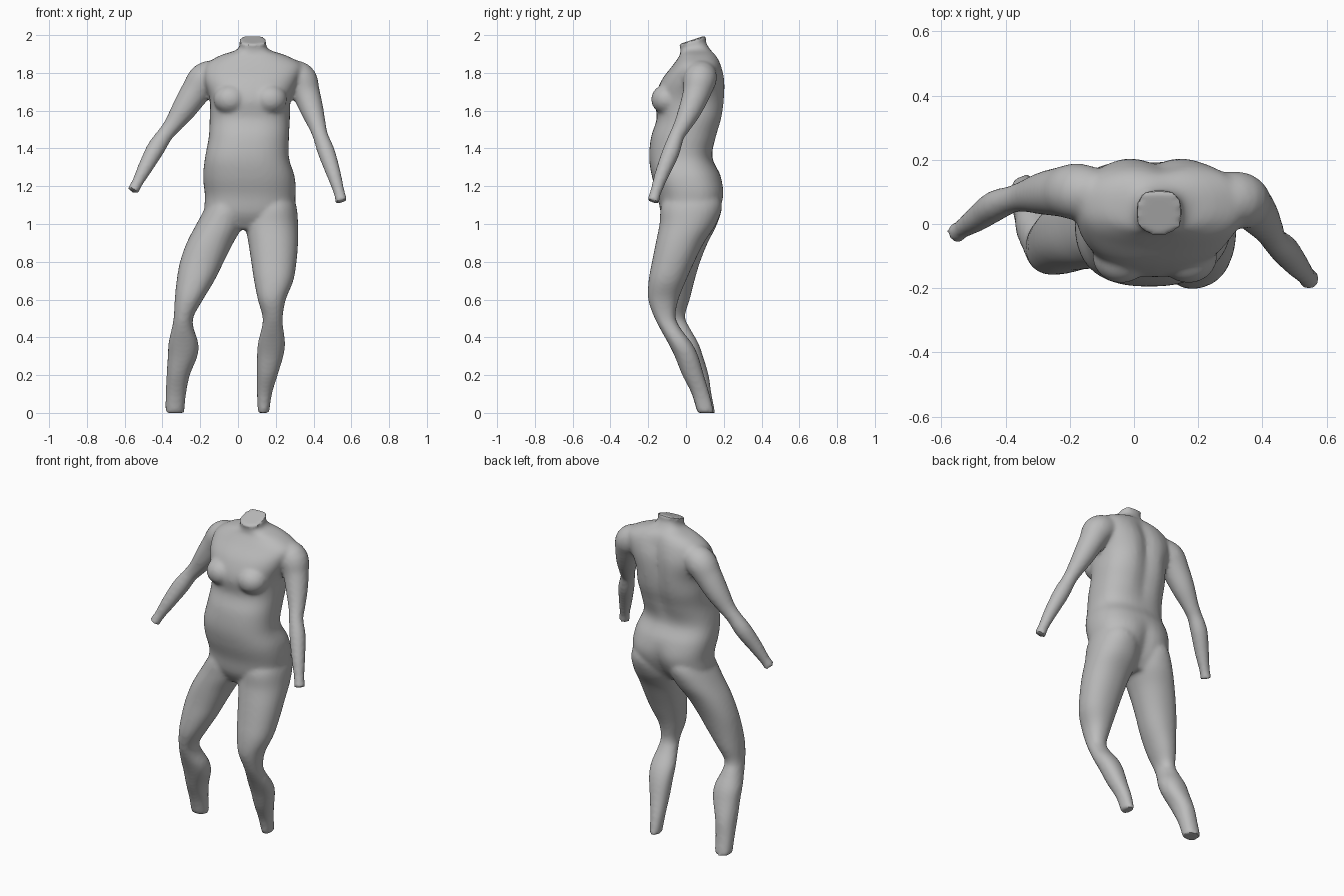
import bpy, bmesh, math
from mathutils import Vector

SIDES = 40

if "Cube" in bpy.data.objects:
    bpy.data.objects.remove(bpy.data.objects["Cube"])


def refine(rows, steps=5):
    """Catmull-Rom interpolation of rows of numbers."""
    rows = [Vector(r) for r in rows]
    pts = [rows[0]] + rows + [rows[-1]]
    out = []
    for a, b, c, d in zip(pts, pts[1:], pts[2:], pts[3:]):
        for i in range(steps):
            t = i / steps
            out.append(b + (c - a) * (t / 2)
                       + (a * 2 - b * 5 + c * 4 - d) * (t * t / 2)
                       + (b * 3 - a - c * 3 + d) * (t ** 3 / 2))
    return out + [rows[-1]]


def skin(bm, rings):
    """Bridge a stack of rings and cap both ends."""
    loops = [[bm.verts.new(p) for p in ring] for ring in rings]
    for low, high in zip(loops, loops[1:]):
        for i in range(SIDES):
            j = (i + 1) % SIDES
            bm.faces.new((low[i], low[j], high[j], high[i]))
    bm.faces.new(loops[0][::-1])
    bm.faces.new(loops[-1])


def power(v, e):
    return math.copysign(abs(v) ** e, v)


def column(bm, rows, square=1.0):
    """Rows: z, x min, x max, y min, y max, tilt, depth of back groove."""
    rings = []
    for z, x0, x1, y0, y1, tilt, groove in refine(rows):
        cx, cy, rx, ry = (x0 + x1) / 2, (y0 + y1) / 2, (x1 - x0) / 2, (y1 - y0) / 2
        ring = []
        for i in range(SIDES):
            a = math.tau * i / SIDES
            dx = rx * power(math.cos(a), square)
            dy = ry * power(math.sin(a), square)
            if dy > 0:
                dy -= groove * math.exp(-(dx / .05) ** 2)
            ring.append((cx + dx, cy + dy, z + tilt * dy))
        rings.append(ring)
    skin(bm, rings)


def limb(bm, rows):
    """Round tube along a path. Rows: x, y, z, radius."""
    path = refine(rows)
    rings = []
    for i, p in enumerate(path):
        along = (path[min(i + 1, len(path) - 1)] - path[max(i - 1, 0)]).xyz.normalized()
        u = along.cross(Vector((0, 1, 0))).normalized()
        v = along.cross(u)
        rings.append([p.xyz + (u * math.cos(a) + v * math.sin(a)) * p.w
                      for a in (math.tau * k / SIDES for k in range(SIDES))])
    skin(bm, rings)


def blob(bm, centre, size):
    """Soft ellipsoid bulge."""
    made = bmesh.ops.create_uvsphere(bm, u_segments=24, v_segments=16, radius=1)
    for vert in made["verts"]:
        vert.co = Vector(centre) + Vector(a * b for a, b in zip(vert.co, size))


bm = bmesh.new()

# Torso from pelvis to tilted neck cut
column(bm, [
    (.97, -.07, .15, -.08, .10, 0, .02),
    (1.05, -.17, .28, -.13, .17, 0, .03),
    (1.15, -.175, .305, -.15, .205, 0, .02),
    (1.25, -.185, .30, -.18, .185, 0, 0),
    (1.35, -.175, .27, -.195, .14, 0, 0),
    (1.46, -.155, .27, -.185, .165, 0, .015),
    (1.56, -.15, .275, -.155, .195, 0, .02),
    (1.66, -.15, .28, -.165, .21, 0, .025),
    (1.76, -.18, .32, -.13, .21, 0, .025),
    (1.84, -.17, .34, -.07, .19, 0, .02),
    (1.89, -.10, .26, -.035, .165, 0, .01),
    (1.92, -.01, .17, -.03, .125, .1, 0),
    (1.95, .01, .147, -.03, .105, .25, 0),
    (1.976, 0, .156, -.04, .112, .33, 0),
], .82)

# Chest bulges
for x in (-.04, .17):
    blob(bm, (x, -.10, 1.66), (.09, .085, .08))

# Right leg
column(bm, [
    (0, -.385, -.285, .06, .155, 0, 0),
    (.1, -.383, -.275, .03, .135, 0, 0),
    (.2, -.378, -.255, -.015, .12, 0, 0),
    (.3, -.372, -.215, -.055, .09, 0, 0),
    (.37, -.368, -.21, -.085, .065, 0, 0),
    (.45, -.35, -.235, -.12, .02, 0, 0),
    (.51, -.34, -.235, -.14, -.005, 0, 0),
    (.6, -.335, -.185, -.158, .02, 0, 0),
    (.7, -.325, -.125, -.155, .045, 0, 0),
    (.8, -.307, -.075, -.145, .075, 0, 0),
    (.9, -.272, -.025, -.14, .115, 0, 0),
    (1, -.22, .03, -.135, .165, 0, 0),
    (1.1, -.165, .05, -.125, .19, 0, 0),
    (1.2, -.11, .03, -.07, .15, 0, 0),
], .92)

# Left leg
column(bm, [
    (0, .105, .165, .06, .15, 0, 0),
    (.1, .1, .18, .03, .125, 0, 0),
    (.2, .1, .21, -.02, .095, 0, 0),
    (.3, .1, .24, -.06, .065, 0, 0),
    (.37, .105, .25, -.095, .03, 0, 0),
    (.45, .125, .24, -.14, -.03, 0, 0),
    (.51, .13, .237, -.17, -.055, 0, 0),
    (.6, .105, .253, -.2, -.04, 0, 0),
    (.7, .085, .293, -.198, 0, 0, 0),
    (.8, .07, .31, -.18, .045, 0, 0),
    (.9, .055, .318, -.16, .095, 0, 0),
    (1, .04, .318, -.14, .16, 0, 0),
    (1.1, .06, .308, -.13, .19, 0, 0),
    (1.2, .1, .27, -.07, .15, 0, 0),
], .92)

# Right arm, shoulder to wrist
limb(bm, [
    (-.08, .09, 1.8, .07), (-.17, .1, 1.77, .088), (-.225, .1, 1.7, .078),
    (-.285, .095, 1.61, .066), (-.345, .085, 1.525, .048), (-.385, .075, 1.475, .043),
    (-.435, .055, 1.4, .048), (-.49, .015, 1.3, .04),
    (-.535, -.015, 1.215, .03), (-.557, -.03, 1.175, .033),
])

# Left arm, shoulder to wrist
limb(bm, [
    (.24, .09, 1.8, .07), (.325, .075, 1.77, .088), (.362, .055, 1.69, .073),
    (.393, .02, 1.6, .061), (.42, -.02, 1.52, .047), (.437, -.05, 1.465, .041),
    (.468, -.08, 1.38, .046), (.505, -.125, 1.27, .039),
    (.535, -.16, 1.17, .03), (.548, -.175, 1.118, .033),
])

mesh = bpy.data.meshes.new("body")
bm.to_mesh(mesh)
bm.free()
body = bpy.data.objects.new("body", mesh)
bpy.context.collection.objects.link(body)
bpy.context.view_layer.objects.active = body
body.select_set(True)

# Fuse the parts into one continuous skin
fuse = body.modifiers.new("fuse", 'REMESH')
fuse.mode = 'VOXEL'
fuse.voxel_size = .011
relax = body.modifiers.new("relax", 'SMOOTH')
relax.factor = .5
relax.iterations = 8
for name in ("fuse", "relax"):
    bpy.ops.object.modifier_apply(modifier=name)
bpy.ops.object.shade_smooth_by_angle(angle=math.radians(40))

# Plain grey skin
grey = bpy.data.materials.new("plain grey")
grey.use_nodes = True
colour = (.5, .5, .5, 1)
grey.diffuse_color = colour
grey.node_tree.nodes["Principled BSDF"].inputs["Base Color"].default_value = colour
body.data.materials.clear()
body.data.materials.append(grey)
